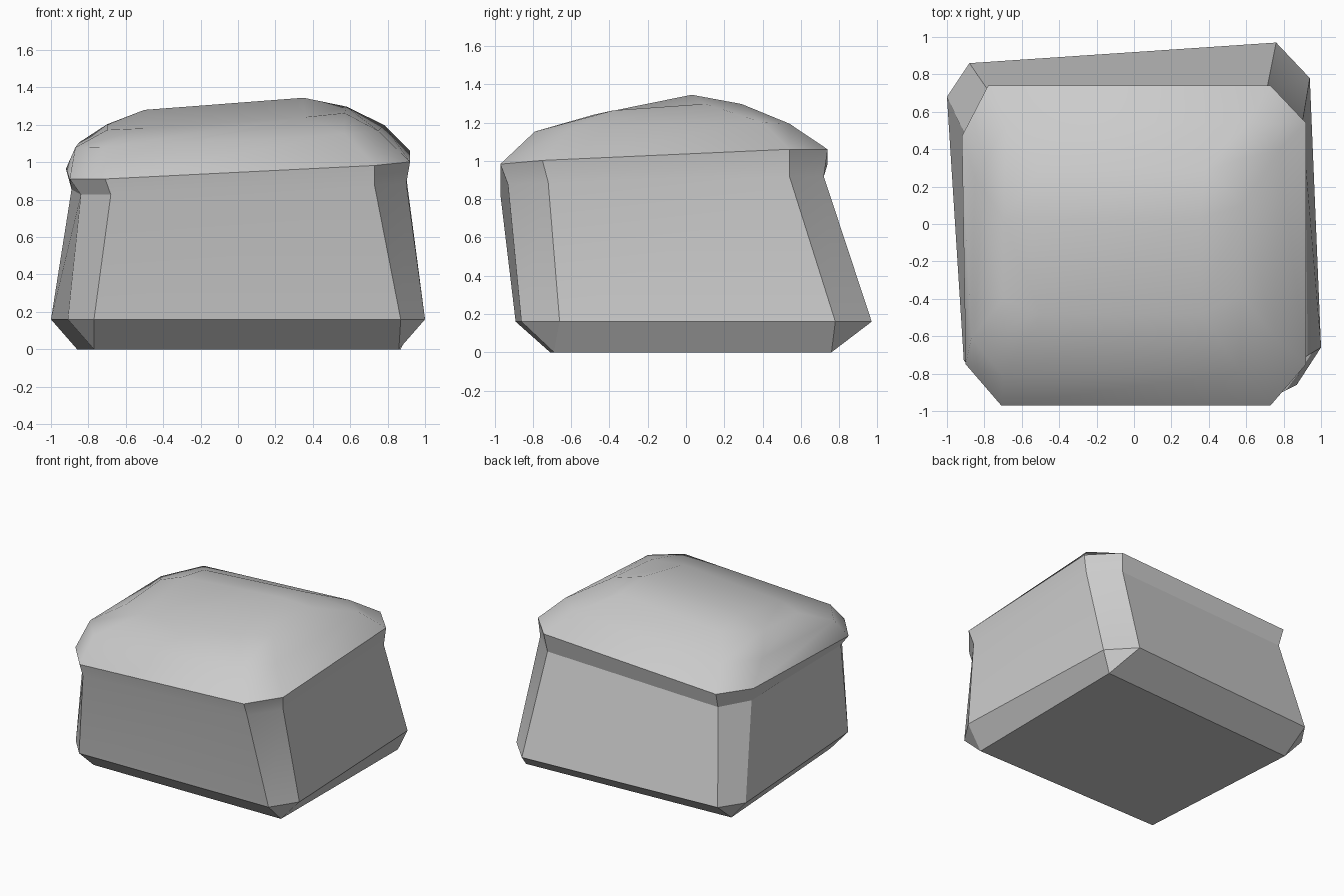
import bpy
import bmesh
from math import radians

default_cube = bpy.data.objects.get("Cube")
if default_cube:
    bpy.data.objects.remove(default_cube, do_unlink=True)


def make_material(name, grey):
    material = bpy.data.materials.new(name)
    material.use_nodes = True
    colour = (grey, grey, grey, 1)
    material.diffuse_color = colour
    shader = material.node_tree.nodes["Principled BSDF"]
    shader.inputs["Base Color"].default_value = colour
    shader.inputs["Roughness"].default_value = .8
    return material


def add_section(bm, outline, height, slope_x=0, slope_y=0):
    """Add one ring of corners lying on a tilted plane."""
    return [bm.verts.new((x, y, height + slope_x * x + slope_y * y))
            for x, y in outline]


def bridge(bm, lower, upper):
    """Join two rings of equal length with side faces."""
    count = len(lower)
    for i in range(count):
        j = (i + 1) % count
        bm.faces.new((lower[i], lower[j], upper[j], upper[i]))


bm = bmesh.new()

# Outlines run counter-clockwise, starting at the left end of the front edge
foot_corners = [(-.77, -.71), (.86, -.69), (.87, .76), (-.86, .66)]
foot_outline = [foot_corners[i] for i in (0, 1, 1, 2, 2, 3, 3, 0)]
base_outline = [(-.77, -.89), (.87, -.86), (1, -.66), (.94, .78),
                (.76, .97), (-.88, .86), (-1, .68), (-.91, -.73)]
neck_outline = [(-.68, -.97), (.73, -.93), (.9, -.72), (.9, .54),
                (.71, .72), (-.77, .7), (-.89, .45), (-.84, -.74)]
rim_outline = [(-.71, -.97), (.73, -.97), (.92, -.75), (.92, .54),
               (.73, .74), (-.78, .74), (-.92, .47), (-.9, -.75)]
shoulder_outline = [(-.7, -.81), (.57, -.79), (.75, -.6), (.78, .4),
                    (.6, .54), (-.68, .54), (-.85, .25), (-.87, -.61)]
crown_outline = [(-.5, -.48), (.36, -.48), (.57, -.38), (.58, .1),
                 (.38, .29), (-.5, .29), (-.7, .03), (-.7, -.4)]

# Bevelled foot and leaning walls, up to the overhanging rim
foot = add_section(bm, foot_outline, 0)
base = add_section(bm, base_outline, .16)
neck = add_section(bm, neck_outline, .875, .035, .025)
rim = add_section(bm, rim_outline, .99, .05, .045)

# Rounded cap
shoulder = add_section(bm, shoulder_outline, 1.145, .055, .03)
crown = add_section(bm, crown_outline, 1.25, .07, .07)
sections = [foot, base, neck, rim, shoulder, crown]
for lower, upper in zip(sections, sections[1:]):
    bridge(bm, lower, upper)
bm.faces.new(list(reversed(foot)))

# Ridge across the top of the cap
ridge_left = bm.verts.new((-.5, .03, 1.28))
ridge_right = bm.verts.new((.35, .03, 1.345))
f_left, f_right, r_front, r_back, b_right, b_left, l_back, l_front = crown
for corners in ((f_left, f_right, ridge_right, ridge_left),
                (f_right, r_front, r_back, ridge_right),
                (r_back, b_right, ridge_right),
                (b_right, b_left, ridge_left, ridge_right),
                (b_left, l_back, ridge_left),
                (l_back, l_front, f_left, ridge_left)):
    bm.faces.new(corners)

# Smooth the cap, keep the wall corners and rim crisp
body_verts = set(foot + base + neck + rim)
for face in bm.faces:
    face.smooth = True
bm.normal_update()
for edge in bm.edges:
    on_body = all(vert in body_verts for vert in edge.verts)
    limit = radians(24 if on_body else 42)
    edge.smooth = edge.calc_face_angle(0) < limit

# Close the foot corners to points
bmesh.ops.remove_doubles(bm, verts=bm.verts[:], dist=.001)
bmesh.ops.recalc_face_normals(bm, faces=bm.faces[:])

mesh = bpy.data.meshes.new("stone_block")
bm.to_mesh(mesh)
bm.free()
mesh.materials.append(make_material("stone_grey", .6))
stone = bpy.data.objects.new("stone_block", mesh)
bpy.context.collection.objects.link(stone)
